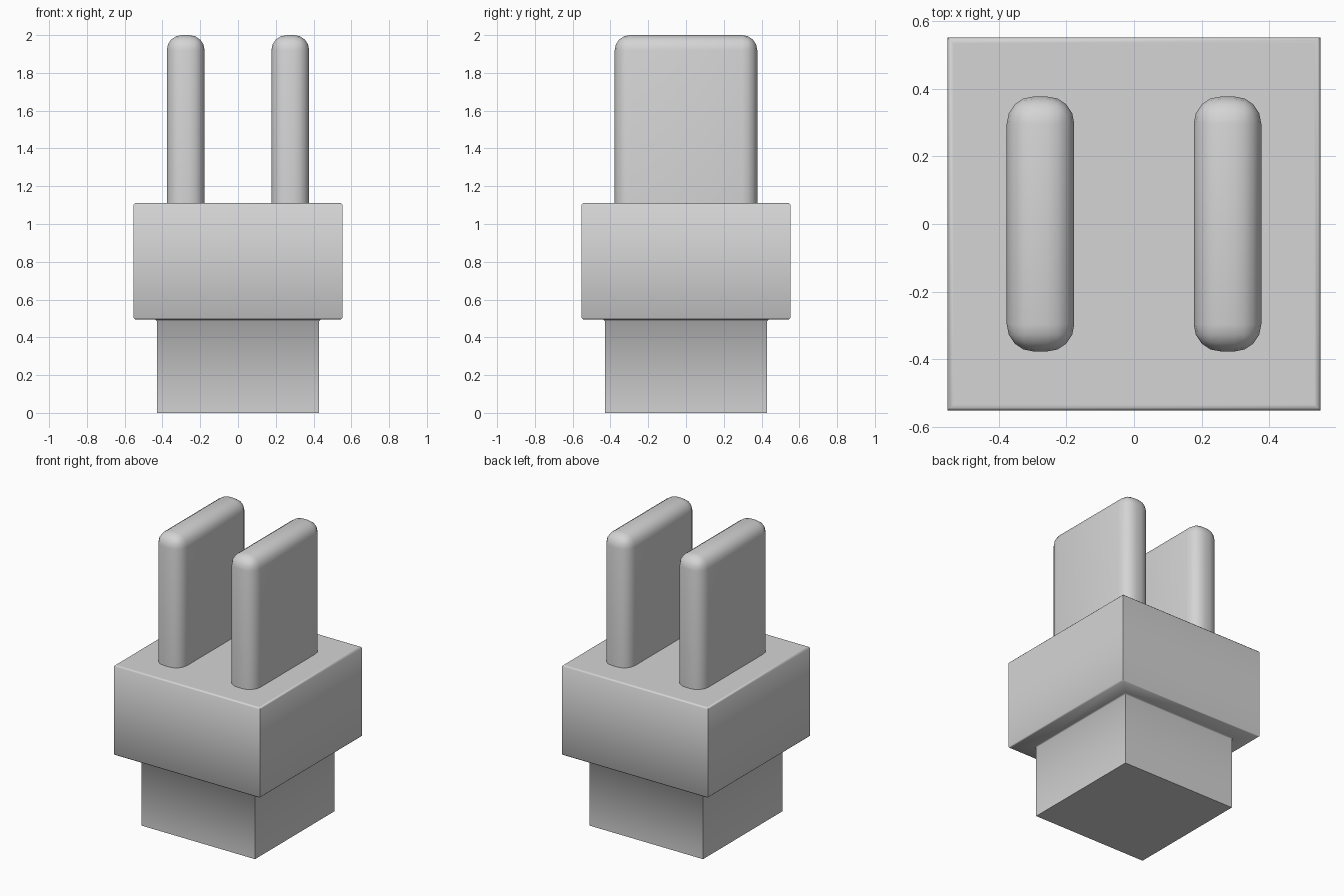
import bpy
import bmesh
from mathutils import Matrix

cube = bpy.data.objects.get("Cube")
if cube:
    bpy.data.objects.remove(cube, do_unlink=True)

grey = bpy.data.materials.new("light grey plastic")
grey.use_nodes = True
colour = (0.66, 0.66, 0.66, 1)
grey.diffuse_color = colour
grey.node_tree.nodes["Principled BSDF"].inputs["Base Color"].default_value = colour


def box(bm, size, bottom, top, x=0):
    """Add an upright box between two heights."""
    place = Matrix.Translation((x, 0, (bottom + top) / 2))
    scale = Matrix.Diagonal((size[0], size[1], top - bottom, 1))
    bmesh.ops.create_cube(bm, size=1, matrix=place @ scale)


def finish(bm, name):
    """Turn the bmesh into a smooth shaded object."""
    bmesh.ops.recalc_face_normals(bm, faces=bm.faces[:])
    mesh = bpy.data.meshes.new(name)
    bm.to_mesh(mesh)
    bm.free()
    mesh.materials.append(grey)
    obj = bpy.data.objects.new(name, mesh)
    bpy.context.collection.objects.link(obj)
    bpy.ops.object.select_all(action="DESELECT")
    obj.select_set(True)
    bpy.context.view_layer.objects.active = obj
    bpy.ops.object.shade_smooth_by_angle(angle=0.87)


# Square housing with a narrower foot, extruded from its underside
bm = bmesh.new()
box(bm, (1.105, 1.105), 0.495, 1.11)
foot = min(bm.faces, key=lambda f: f.calc_center_median().z)
bmesh.ops.inset_region(bm, faces=[foot], thickness=0.1225, use_even_offset=True)
foot = bmesh.ops.extrude_discrete_faces(bm, faces=[foot])["faces"][0]
for v in foot.verts:
    v.co.z = 0

# Fine bevels on the housing rims and the step, with a flat top inside its rim
rims = [e for e in bm.edges
        if abs(e.verts[0].co.z - e.verts[1].co.z) < 0.001
        and e.verts[0].co.z > 0.4
        and any(abs(f.normal.z) < 0.5 for f in e.link_faces)]
bmesh.ops.bevel(bm, geom=rims, offset=0.008, segments=1, affect="EDGES")
lid = max(bm.faces, key=lambda f: f.calc_center_median().z)
bmesh.ops.inset_region(bm, faces=[lid], thickness=0.01, use_even_offset=True)
finish(bm, "housing")

# Pair of rounded flat prongs
for side, name in ((-1, "right_prong"), (1, "left_prong")):
    bm = bmesh.new()
    box(bm, (0.2, 0.755), 1.1, 2.0, side * 0.277)
    edges = [e for e in bm.edges if max(v.co.z for v in e.verts) > 1.5]
    bmesh.ops.bevel(bm, geom=edges, offset=0.08, segments=4, profile=0.5, affect="EDGES")
    finish(bm, name)
